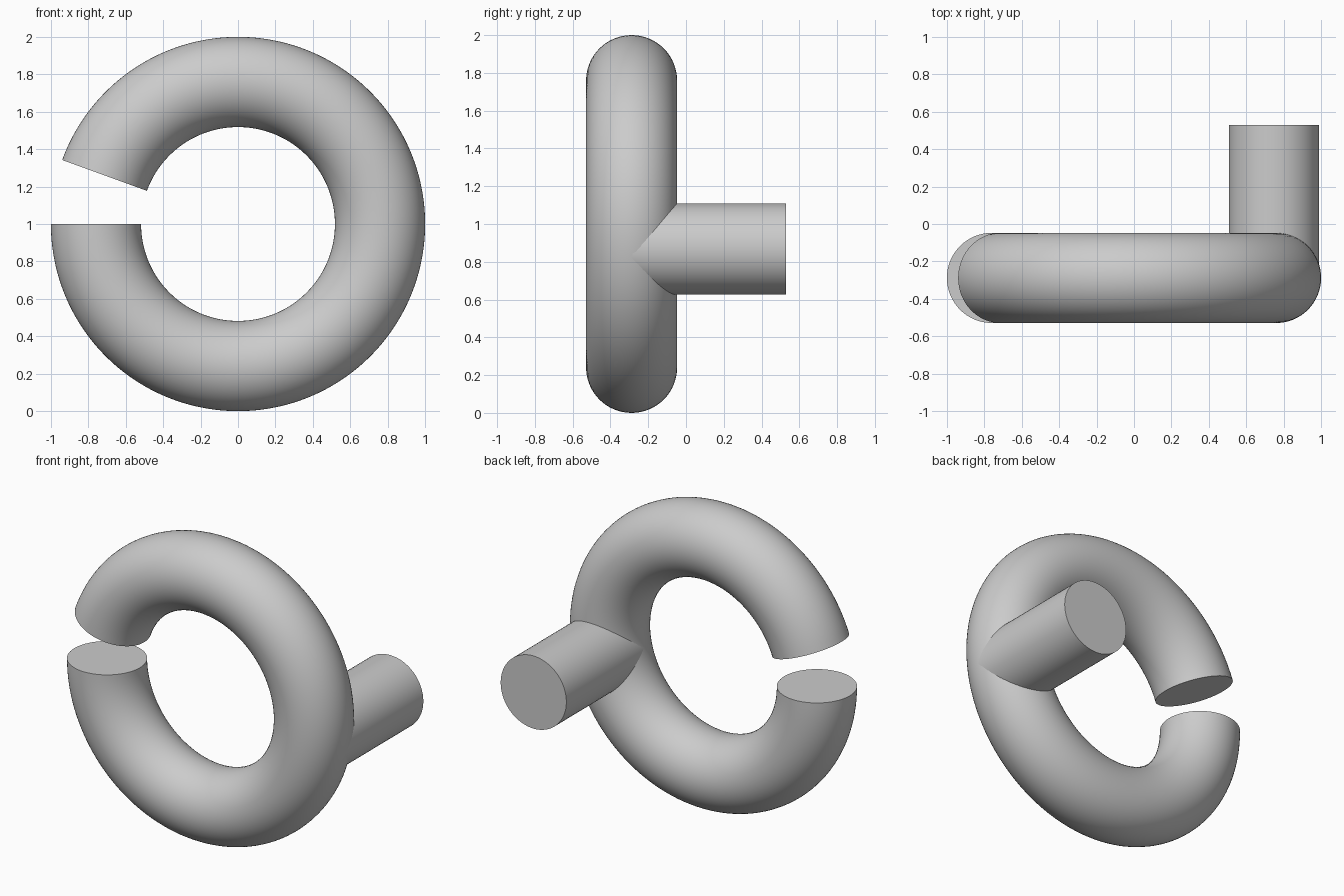
import bpy
import bmesh
from math import cos, sin, radians
from mathutils import Matrix, Vector

RING_R = 0.759
TUBE_R = 0.241
CENTRE = Vector((0, -0.288, 1))
BACK_Y = 0.53
SIDES = 64

cube = bpy.data.objects.get("Cube")
if cube:
    bpy.data.objects.remove(cube, do_unlink=True)

grey = bpy.data.materials.new("plain grey")
grey.use_nodes = True
colour = (0.6, 0.6, 0.6, 1)
grey.diffuse_color = colour
grey.node_tree.nodes["Principled BSDF"].inputs["Base Color"].default_value = colour


def finish(bm, name):
    bmesh.ops.recalc_face_normals(bm, faces=bm.faces)
    mesh = bpy.data.meshes.new(name)
    bm.to_mesh(mesh)
    bm.free()
    obj = bpy.data.objects.new(name, mesh)
    bpy.context.collection.objects.link(obj)
    mesh.materials.append(grey)
    bpy.ops.object.select_all(action="DESELECT")
    obj.select_set(True)
    bpy.context.view_layer.objects.active = obj
    bpy.ops.object.shade_smooth_by_angle(angle=radians(40))
    return obj


# Open ring: a disc swept around the y axis, leaving a gap on one side
start, sweep = 180, 340
bm = bmesh.new()
disc = bmesh.ops.create_circle(bm, cap_ends=True, segments=SIDES, radius=TUBE_R)
place = Matrix.Translation(CENTRE) @ Matrix.Translation((-RING_R, 0, 0))
bmesh.ops.transform(bm, matrix=place, verts=disc["verts"])
first_cap = bm.faces[:]
bmesh.ops.spin(bm, geom=first_cap + bm.edges[:] + bm.verts[:], cent=CENTRE,
               axis=(0, -1, 0), angle=radians(sweep), steps=136)
# The starting disc stays as the lower end cap
if not any(f.is_valid and len(f.verts) == SIDES
           and abs(f.calc_center_median().z - CENTRE.z) < 0.01 for f in bm.faces):
    rim = [e for e in bm.edges if e.is_boundary]
    bmesh.ops.holes_fill(bm, edges=rim, sides=0)
finish(bm, "open_ring")

# Straight post leaving the middle of the ring's arc towards the back
middle = radians(start + sweep / 2)
length = BACK_Y - CENTRE.y
bm = bmesh.new()
position = CENTRE + Vector((RING_R * cos(middle), length / 2, RING_R * sin(middle)))
bmesh.ops.create_cone(bm, cap_ends=True, segments=SIDES, radius1=TUBE_R,
                      radius2=TUBE_R, depth=length,
                      matrix=Matrix.Translation(position) @ Matrix.Rotation(radians(90), 4, "X"))
finish(bm, "rear_post")
